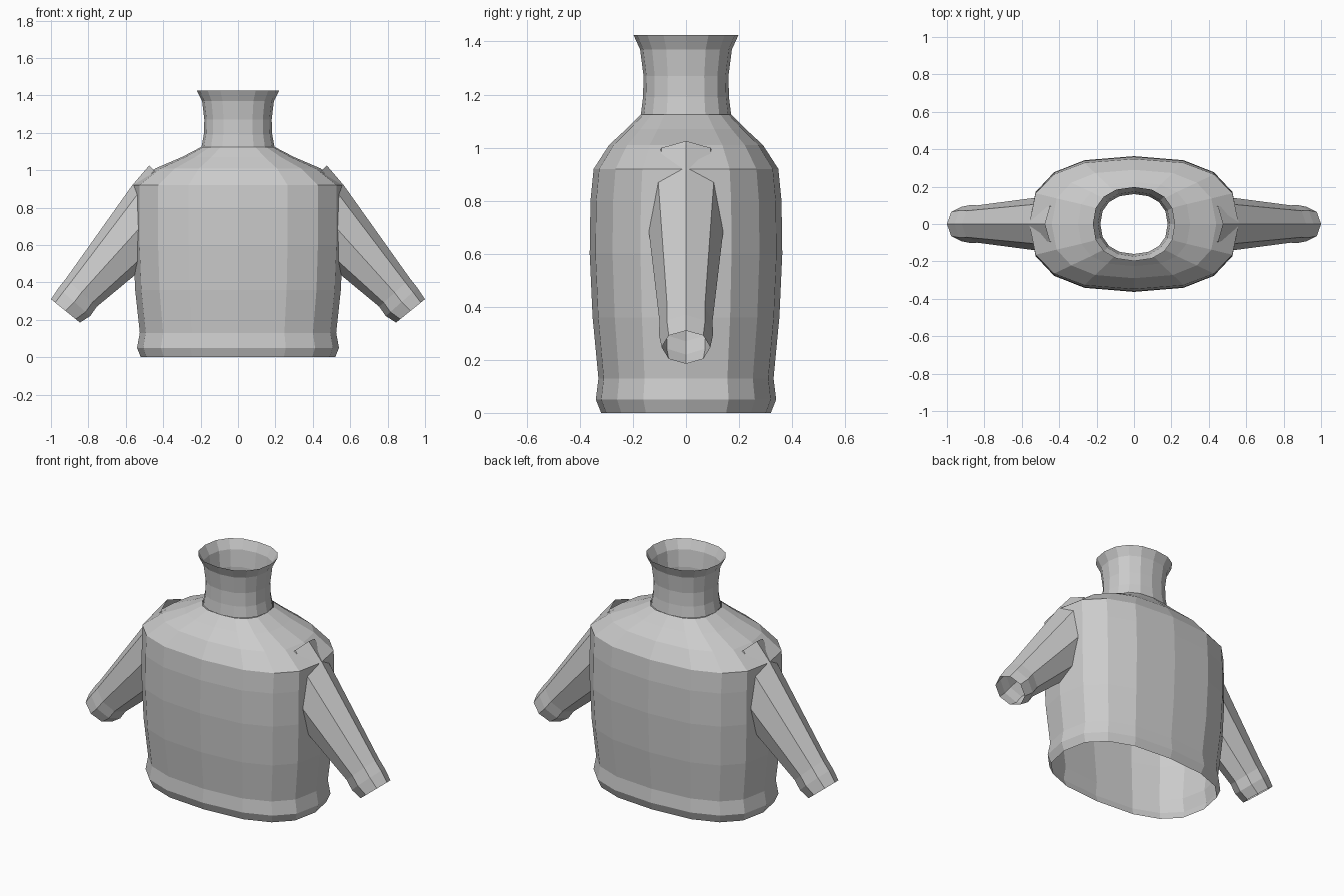
import bpy
import bmesh
from math import sin, cos, pi, copysign

cube = bpy.data.objects.get("Cube")
if cube:
    bpy.data.objects.remove(cube)

grey = bpy.data.materials.new("wool_grey")
grey.use_nodes = True
colour = (0.6, 0.6, 0.6, 1)
grey.diffuse_color = colour
grey.node_tree.nodes["Principled BSDF"].inputs["Base Color"].default_value = colour


def tube(name, rings):
    """Skin a list of closed rings into an open, flat-shaded tube."""
    bm = bmesh.new()
    loops = [[bm.verts.new(p) for p in ring] for ring in rings]
    n = len(loops[0])
    for a, b in zip(loops, loops[1:]):
        for i in range(n):
            j = (i + 1) % n
            bm.faces.new((a[i], a[j], b[j], b[i]))
    mesh = bpy.data.meshes.new(name)
    bm.to_mesh(mesh)
    bm.free()
    mesh.materials.append(grey)
    obj = bpy.data.objects.new(name, mesh)
    bpy.context.collection.objects.link(obj)
    return obj


def oval(z, rx, ry, power, n=16):
    """Horizontal ring; a lower power gives a boxier oval."""
    def f(v):
        return copysign(abs(v) ** power, v) if abs(v) > 1e-6 else 0
    return [(rx * f(cos(t)), ry * f(sin(t)), z)
            for t in (2 * pi * i / n for i in range(n))]


def cuff_ring(top, bottom, ry, side, n=8):
    """Tilted ring given by its top and bottom points in the x-z plane."""
    cx, cz = (top[0] + bottom[0]) / 2, (top[1] + bottom[1]) / 2
    hx, hz = top[0] - cx, top[1] - cz
    ring = []
    for i in range(n):
        t = 2 * pi * i / n
        ring.append((side * (cx + hx * cos(t)), side * ry * sin(t), cz + hz * cos(t)))
    return ring


# Body with folded hem and sloping shoulders: height, half width, half depth
body = [(0, 0.52, 0.32), (0.05, 0.54, 0.34), (0.13, 0.525, 0.33),
        (0.36, 0.55, 0.352), (0.6, 0.56, 0.363), (0.8, 0.56, 0.36),
        (0.92, 0.56, 0.348), (1.01, 0.44, 0.29), (1.07, 0.3, 0.225),
        (1.125, 0.195, 0.17)]
tube("body", [oval(*r, power=0.78) for r in body])

# Flared collar
collar = [(1.125, 0.195, 0.17), (1.19, 0.183, 0.162), (1.27, 0.18, 0.16),
          (1.37, 0.192, 0.173), (1.425, 0.22, 0.198)]
tube("collar", [oval(*r, power=0.88) for r in collar])

# Sleeves from shoulder to open cuff: top point, bottom point, half depth
sleeve = [((0.475, 1.025), (0.30, 0.85), 0.13),
          ((0.565, 0.92), (0.38, 0.58), 0.148),
          ((0.92, 0.42), (0.755, 0.27), 0.1),
          ((0.96, 0.37), (0.79, 0.22), 0.102),
          ((1.0, 0.31), (0.845, 0.185), 0.092)]
for side, name in ((1, "left_sleeve"), (-1, "right_sleeve")):
    tube(name, [cuff_ring(*r, side) for r in sleeve])
